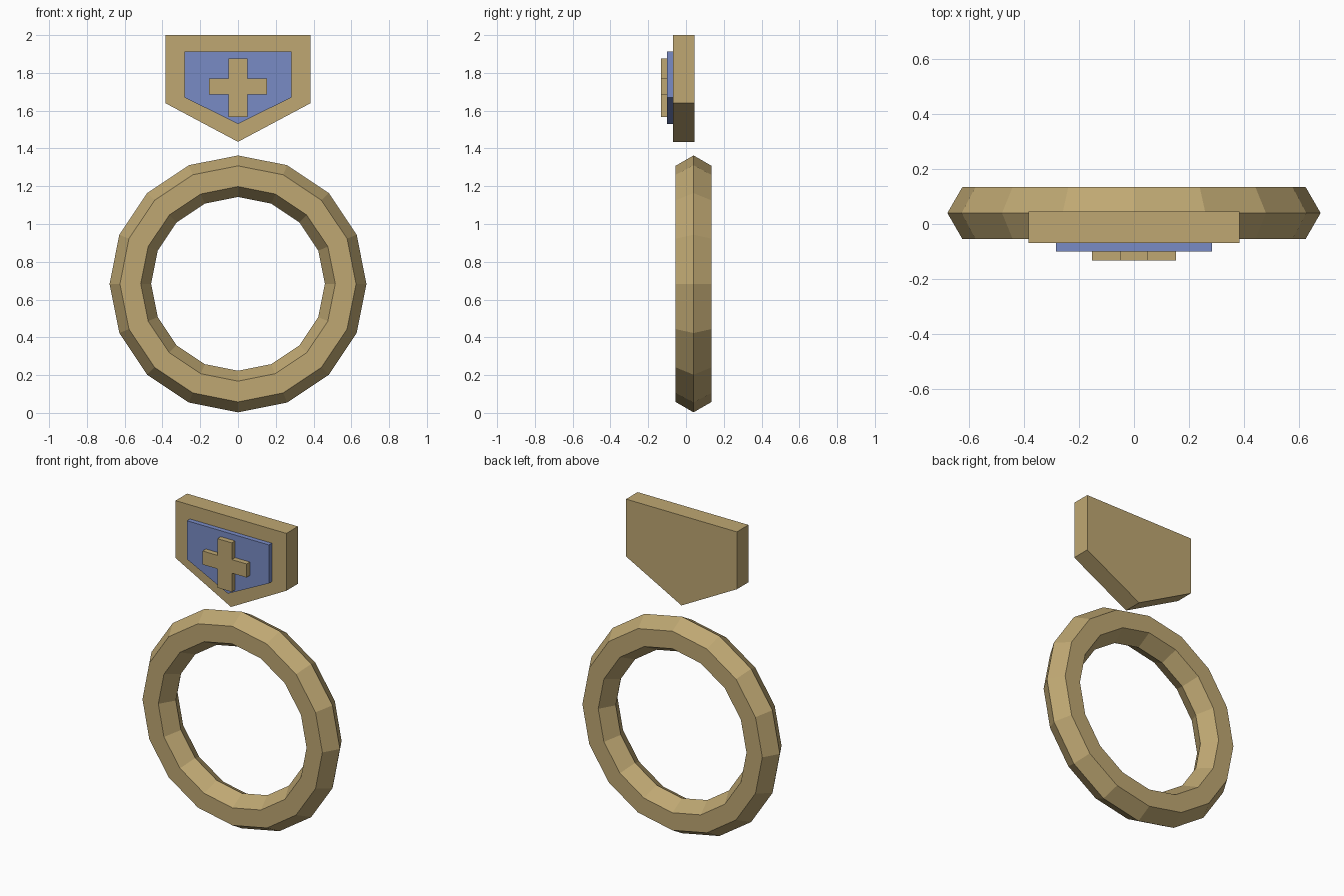
import bpy, bmesh, math

if "Cube" in bpy.data.objects:
    bpy.data.objects.remove(bpy.data.objects["Cube"])


def material(name, rgb):
    m = bpy.data.materials.new(name)
    m.diffuse_color = (*rgb, 1)
    m.use_nodes = True
    m.node_tree.nodes["Principled BSDF"].inputs["Base Color"].default_value = m.diffuse_color
    return m


gold = material("antique gold", (0.52, 0.39, 0.17))
blue = material("enamel blue", (0.19, 0.26, 0.56))


def plate(name, right_half, y_front, y_back, mat):
    """Extrude an outline, mirrored in x, from y_front to y_back."""
    left = [(-x, z) for x, z in reversed(right_half) if x > 0]
    bm = bmesh.new()
    face = bm.faces.new([bm.verts.new((x, y_front, z)) for x, z in right_half + left])
    ext = bmesh.ops.extrude_face_region(bm, geom=[face])
    verts = [v for v in ext["geom"] if isinstance(v, bmesh.types.BMVert)]
    bmesh.ops.translate(bm, verts=verts, vec=(0, y_back - y_front, 0))
    bmesh.ops.recalc_face_normals(bm, faces=bm.faces)
    mesh = bpy.data.meshes.new(name)
    bm.to_mesh(mesh)
    bm.free()
    mesh.materials.append(mat)
    obj = bpy.data.objects.new(name, mesh)
    bpy.context.collection.objects.link(obj)


# Faceted ring with a hexagonal section
bpy.ops.mesh.primitive_torus_add(
    major_segments=16, minor_segments=6, major_radius=0.57, minor_radius=0.11,
    location=(0, 0.04, 0.683), rotation=(math.pi / 2, 0, 0))
ring = bpy.context.object
ring.name = ring.data.name = "ring"
ring.data.materials.append(gold)

# Shield floating above the ring, with its inlay
plate("shield", [(0, 1.435), (0.385, 1.64), (0.385, 2.0), (0, 2.0)], -0.07, 0.045, gold)
plate("shield_inlay", [(0, 1.53), (0.284, 1.67), (0.284, 1.912), (0, 1.912)], -0.10, -0.07, blue)

# Raised cross on the inlay
plate("cross", [(0.05, 1.567), (0.05, 1.685), (0.153, 1.685), (0.153, 1.77),
                (0.05, 1.77), (0.05, 1.875)], -0.133, -0.10, gold)
